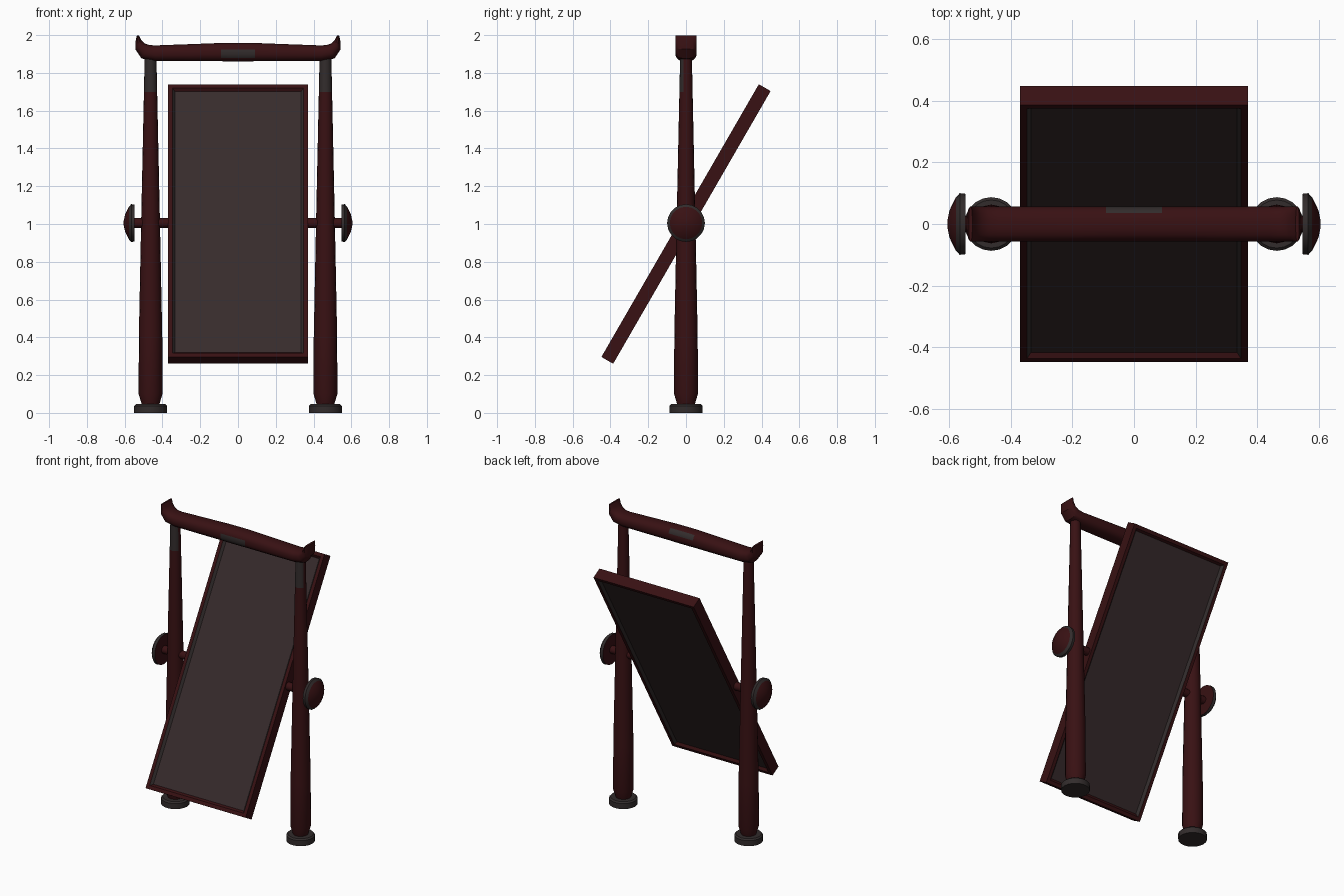
import bpy, bmesh, math
from mathutils import Matrix, Vector

if "Cube" in bpy.data.objects:
    bpy.data.objects.remove(bpy.data.objects["Cube"])


def material(name, rgb):
    m = bpy.data.materials.new(name)
    m.diffuse_color = (*rgb, 1)
    m.use_nodes = True
    m.node_tree.nodes["Principled BSDF"].inputs["Base Color"].default_value = m.diffuse_color
    return m


MATS = [material("dark red wood", (0.040, 0.0055, 0.0065)),
        material("worn dark grey", (0.032, 0.025, 0.025)),
        material("panel brown grey", (0.038, 0.024, 0.025))]


def finish(bm, name, rule=None, smooth=True):
    """Make an object from the bmesh; rule(face) returns its material index."""
    bmesh.ops.recalc_face_normals(bm, faces=bm.faces[:])
    bm.normal_update()
    for f in bm.faces:
        f.material_index = rule(f) if rule else 0
    me = bpy.data.meshes.new(name)
    bm.to_mesh(me)
    bm.free()
    for m in MATS:
        me.materials.append(m)
    ob = bpy.data.objects.new(name, me)
    bpy.context.collection.objects.link(ob)
    if smooth:
        bpy.ops.object.select_all(action='DESELECT')
        ob.select_set(True)
        bpy.context.view_layer.objects.active = ob
        bpy.ops.object.shade_smooth_by_angle(angle=math.radians(32))
    return ob


def loft(rings):
    """Skin a list of point rings and cap both ends."""
    bm = bmesh.new()
    vs = [[bm.verts.new(p) for p in r] for r in rings]
    n = len(vs[0])
    for a, b in zip(vs, vs[1:]):
        for i in range(n):
            j = (i + 1) % n
            bm.faces.new((a[i], a[j], b[j], b[i]))
    bm.faces.new(vs[0])
    bm.faces.new(vs[-1])
    return bm


def lathe(profile, place, n=16):
    """Revolve (radius, distance) pairs; place(u, v, w) sets the axis w."""
    return loft([[place(r * math.cos(2 * math.pi * i / n),
                        r * math.sin(2 * math.pi * i / n), w)
                  for i in range(n)] for r, w in profile])


for side, s in (("left", -1), ("right", 1)):
    def upright(u, v, w, s=s):
        return (s * 0.463 + u, v, w)

    def sideways(u, v, w, s=s):
        return (s * w, u, 1.005 + v)

    # round foot under the post
    finish(lathe([(0.087, 0), (0.087, 0.037), (0.078, 0.046)], upright, 20),
           side + "_foot", lambda f: 1)
    # tapered post, worn on the front near the top
    finish(lathe([(0.045, 0.04), (0.063, 0.10), (0.062, 0.40), (0.050, 1.0),
                  (0.035, 1.70), (0.031, 1.89)], upright),
           side + "_post",
           lambda f: 1 if f.calc_center_median().z > 1.7 and f.normal.y < -0.3 else 0)
    # axle through the post
    finish(lathe([(0.026, 0.36), (0.026, 0.56)], sideways, 12), side + "_axle")
    # domed knob with a grey rim
    finish(lathe([(0.098, 0.547), (0.100, 0.565), (0.086, 0.578),
                  (0.045, 0.598), (0.012, 0.605)], sideways, 20),
           side + "_knob",
           lambda f: 1 if 0.547 < abs(f.calc_center_median().x) < 0.574 else 0)

# crossbar with upturned ends: x, z, half thickness, tilt in degrees
half = [(0.04, 1.910, 0.050, 0), (0.09, 1.910, 0.049, 0), (0.25, 1.907, 0.046, 0),
        (0.44, 1.904, 0.042, 0), (0.49, 1.912, 0.042, 30), (0.518, 1.940, 0.030, 60),
        (0.527, 1.970, 0.016, 80), (0.530, 1.998, 0.006, 82)]
stations = [(-x, z, r, -t) for x, z, r, t in reversed(half)] + half


def bar_ring(x, z, r, t, n=16):
    t = math.radians(t)
    pts = []
    for i in range(n):
        a = 2 * math.pi * (i + 0.5) / n
        c, d = math.cos(a), math.sin(a)
        c = math.copysign(abs(c) ** 0.8, c) * r
        d = math.copysign(abs(d) ** 0.8, d) * 0.057
        pts.append((x - math.sin(t) * c, d, z + math.cos(t) * c))
    return pts


def bar_rule(f):
    n = f.normal
    worn = (n.y < -0.7 and n.z < 0.3) or (n.y > 0.4 and n.z > 0.3)
    return 1 if worn and abs(f.calc_center_median().x) < 0.08 else 0


finish(loft([bar_ring(*p) for p in stations]), "crossbar", bar_rule)

# tilted board: framed box with a sunken panel on both sides
bm = bmesh.new()
bmesh.ops.create_cube(bm, size=1, matrix=Matrix.Diagonal((0.74, 0.072, 1.667, 1)))
kinds = {}
for d in (-1, 1):
    face = [f for f in bm.faces if f.normal.y * d > 0.9
            and f.calc_area() > 1.0]
    bmesh.ops.inset_region(bm, faces=face, thickness=0.032, depth=0)
    bmesh.ops.inset_region(bm, faces=face, thickness=0.019, depth=-0.016)


def board_rule(f):
    c = f.calc_center_median()
    if f.calc_area() > 0.8:
        return 2
    # sloped inner sides of the frame
    return 1 if 0.3 < abs(c.x) < 0.345 and abs(f.normal.y) < 0.95 else 0


board = finish(bm, "tilted_board", board_rule, smooth=False)
board.data.transform(Matrix.Translation((0, 0, 1)) @
                     Matrix.Rotation(math.radians(-30), 4, 'X'))
